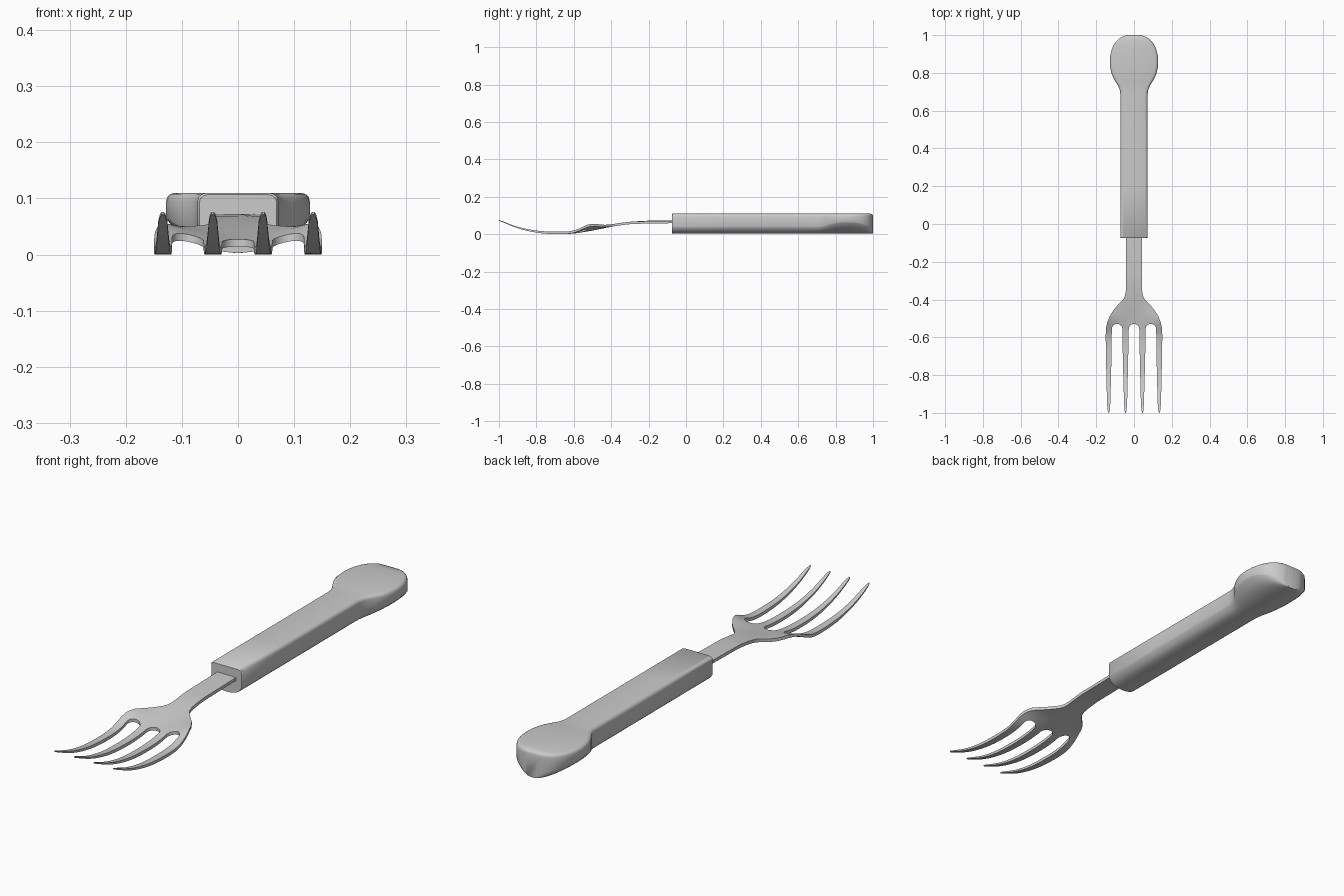
import bpy, bmesh, math

if "Cube" in bpy.data.objects:
    bpy.data.objects.remove(bpy.data.objects["Cube"])


def finish(bm, name, angle):
    bmesh.ops.recalc_face_normals(bm, faces=bm.faces[:])
    me = bpy.data.meshes.new(name)
    bm.to_mesh(me)
    bm.free()
    ob = bpy.data.objects.new(name, me)
    bpy.context.collection.objects.link(ob)
    bpy.ops.object.select_all(action='DESELECT')
    ob.select_set(True)
    bpy.context.view_layer.objects.active = ob
    bpy.ops.object.shade_smooth_by_angle(angle=math.radians(angle))
    return ob


def spline(vals, t):
    # Catmull-Rom through evenly spaced values
    i = max(0, min(int(t), len(vals) - 2))
    f = t - i
    b, c = vals[i], vals[i + 1]
    a = vals[i - 1] if i else 2 * b - c
    d = vals[i + 2] if i + 2 < len(vals) else c
    return b + 0.5 * f * (c - a + f * (2*a - 5*b + 4*c - d + f * (3*(b - c) + d - a)))


def arc(cx, cy, r, a0, a1, n):
    return [(cx + r * math.cos(math.radians(a0 + (a1 - a0) * i / n)),
             cy + r * math.sin(math.radians(a0 + (a1 - a0) * i / n))) for i in range(n + 1)]


# ---- fork head: right half of the flat outline, mirrored ----
half = [(.043, -.04), (.043, -.34), (.044, -.365), (.050, -.388), (.062, -.405), (.085, -.428),
        (.108, -.455), (.128, -.487), (.141, -.52), (.148, -.55), (.150, -.59),
        (.148, -.72), (.144, -.9), (.142, -.96), (.139, -.988), (.136, -1), (.132, -1),
        (.129, -.988), (.126, -.96), (.124, -.9), (.119, -.7)]
half += arc(.0895, -.557, .028, 0, 180, 12)
half += [(.059, -.72), (.054, -.9), (.052, -.96), (.050, -.988), (.047, -1), (.043, -1),
         (.040, -.988), (.037, -.96), (.035, -.9), (.031, -.72)]
half += arc(0, -.557, .028, 0, 90, 6)
outline = half + [(-x, y) for x, y in reversed(half[:-1])]

bm = bmesh.new()
bm.faces.new([bm.verts.new((x, y, 0)) for x, y in outline])
bmesh.ops.triangulate(bm, faces=bm.faces[:])


def slice_at(co, no):
    bmesh.ops.bisect_plane(bm, geom=bm.verts[:] + bm.edges[:] + bm.faces[:],
                           dist=1e-5, plane_co=co, plane_no=no)


for i in range(1, 36):
    slice_at((0, -1 + i * .0205, 0), (0, 1, 0))
for x in (-.12, -.09, -.06, -.03, 0, .03, .06, .09, .12):
    slice_at((x, 0, 0), (1, 0, 0))

# bend along the length, cup across the width, thin out at the tips
bend = [.074, .036, .014, .007, .010, .026, .046, .060, .066, .066, .066]


def mid(x, y):
    cup = math.exp(-((y + .5) / .07) ** 2)
    return spline(bend, (y + 1) * 10) + .013 * cup * (abs(x) / .1) ** 2


ext = bmesh.ops.extrude_face_region(bm, geom=bm.faces[:])
upper = {g for g in ext['geom'] if isinstance(g, bmesh.types.BMVert)}
for v in bm.verts:
    thick = .013 * min(1, .35 + (v.co.y + 1) * 2.5)
    v.co.z = mid(v.co.x, v.co.y) + thick * (.5 if v in upper else -.5)
finish(bm, "fork_head", 40)

# ---- handle: lofted sections (y, half width, top height) ----
rows = [(-.075, .069, .107), (-.071, .072, .11), (.2, .072, .11), (.5, .072, .11),
        (.68, .072, .11), (.705, .074, .11), (.73, .083, .11), (.75, .096, .11),
        (.775, .110, .11), (.80, .120, .11), (.83, .126, .11), (.86, .128, .11),
        (.89, .126, .11), (.92, .119, .11), (.945, .109, .11), (.965, .096, .11),
        (.98, .081, .11), (.99, .064, .109), (.997, .046, .106), (1, .034, .101)]


def section(y, w, top):
    side = [(w - .016, top), (w - .008, top - .002), (w - .002, top - .007), (w, top - .015)]
    n = 20
    low = []
    for i in range(n + 1):
        t = math.cos(math.pi * i / n)
        x = w * t
        low.append((x, .003 + .042 * (abs(x) / .128) ** 1.8 + .02 * t ** 6))
    return [(x, y, z) for x, z in side + low + [(-x, z) for x, z in reversed(side)]]


bm = bmesh.new()
rings = [[bm.verts.new(p) for p in section(*r)] for r in rows]
for a, b in zip(rings, rings[1:]):
    for i in range(len(a)):
        j = (i + 1) % len(a)
        bm.faces.new((a[i], a[j], b[j], b[i]))
bm.faces.new(rings[0])
bm.faces.new(rings[-1])
finish(bm, "handle", 42)
